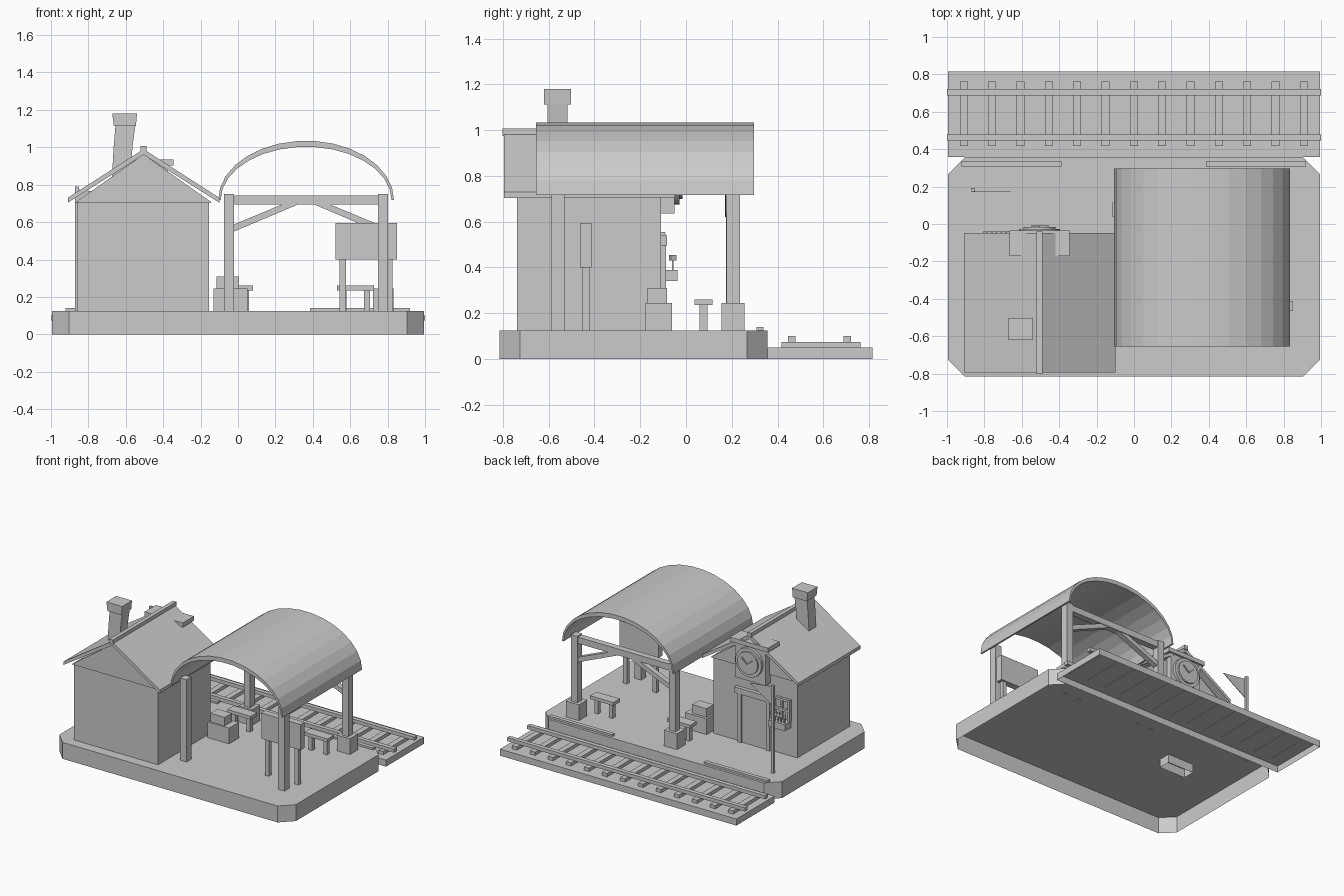
import bpy, bmesh, math
from mathutils import Matrix, Vector

old = bpy.data.objects.get("Cube")
if old:
    bpy.data.objects.remove(old, do_unlink=True)

grey = bpy.data.materials.new("plain_grey")
grey.use_nodes = True
tone = (0.6, 0.6, 0.6, 1)
grey.diffuse_color = tone
grey.node_tree.nodes["Principled BSDF"].inputs["Base Color"].default_value = tone


def finish(name, bm, hollow):
    """Make the object; a hollow part has no underside."""
    bmesh.ops.recalc_face_normals(bm, faces=bm.faces)
    if hollow:
        under = [f for f in bm.faces if f.normal.z < -0.9]
        bmesh.ops.delete(bm, geom=under, context="FACES_ONLY")
    mesh = bpy.data.meshes.new(name)
    bm.to_mesh(mesh)
    bm.free()
    mesh.materials.append(grey)
    obj = bpy.data.objects.new(name, mesh)
    bpy.context.collection.objects.link(obj)


def box(name, x, y, z, turn=0, hollow=False):
    """Box from (min, max) pairs, optionally turned about its upright axis."""
    bm = bmesh.new()
    bmesh.ops.create_cube(bm, size=1)
    size = Matrix.Diagonal((x[1] - x[0], y[1] - y[0], z[1] - z[0], 1))
    mid = Vector((sum(x) / 2, sum(y) / 2, sum(z) / 2))
    bm.transform(Matrix.Translation(mid) @ Matrix.Rotation(turn, 4, "Z") @ size)
    finish(name, bm, hollow)


def span(centre, width):
    return (centre - width / 2, centre + width / 2)


def prism(name, profile, lo, hi, axis="y", hollow=False):
    """Extrude an outline: (x, z) along y, or (x, y) along z."""
    def place(p, d):
        return (p[0], d, p[1]) if axis == "y" else (p[0], p[1], d)
    bm = bmesh.new()
    a = [bm.verts.new(place(p, lo)) for p in profile]
    b = [bm.verts.new(place(p, hi)) for p in profile]
    bm.faces.new(a)
    bm.faces.new(b)
    n = len(profile)
    for i in range(n):
        j = (i + 1) % n
        bm.faces.new((a[i], a[j], b[j], b[i]))
    finish(name, bm, hollow)


def circle(cx, cz, r, n=20):
    return [(cx + r * math.cos(math.tau * i / n), cz + r * math.sin(math.tau * i / n))
            for i in range(n)]


# Platform with cut corners, open underneath
X, F, B, C = 0.994, -0.815, 0.357, 0.09
prism("platform", [(-X + C, F), (X - C, F), (X, F + C), (X, B - C),
                   (X - C, B), (-X + C, B), (-X, B - C), (-X, F + C)],
      0, 0.125, "z", hollow=True)
for side, cx in (("right", -0.656), ("left", 0.652)):
    box(f"platform_edge_strip_{side}", span(cx, 0.535), (0.308, 0.338), (0.12, 0.14))

# Railway track on a bed that is open underneath
box("track_bed", (-X, X), (B, 0.815), (0, 0.05), hollow=True)
for i in range(13):
    box(f"sleeper_{i}", span(-0.91 + i * 0.1515, 0.043), (0.417, 0.763), (0.046, 0.075))
for i, cy in enumerate((0.463, 0.704)):
    box(f"rail_{i}", (-1, 1), span(cy, 0.033), (0.073, 0.1))

# Station house: walls, solid gable block and two roof slopes
hx = -0.505
box("house_walls", (-0.86, -0.155), (-0.738, -0.11), (0.125, 0.706))
prism("house_gable", [(-0.87, 0.705), (-0.14, 0.705), (hx, 0.962)], -0.755, -0.095)
prism("house_roof", [(-0.91, 0.704), (hx, 0.96), (-0.1, 0.704),
                     (-0.1, 0.73), (hx, 0.99), (-0.91, 0.73)], -0.795, -0.048)
box("roof_ridge", span(hx, 0.03), (-0.803, -0.04), (0.975, 1.008))

# Chimney with a slight lean
prism("chimney", [(-0.675, 0.82), (-0.57, 0.82), (-0.565, 1.0), (-0.548, 1.12),
                  (-0.655, 1.12), (-0.665, 1.0)], -0.605, -0.517)
prism("chimney_cap", [(-0.664, 1.113), (-0.546, 1.113), (-0.54, 1.18), (-0.672, 1.18)],
      -0.62, -0.502)

# Clock housing on the rear gable
box("clock_box", span(hx, 0.26), (-0.15, -0.05), (0.635, 0.905))
box("clock_top", span(hx, 0.32), (-0.17, -0.035), (0.902, 0.935))
clock_z = 0.785
prism("clock_rim", circle(hx, clock_z, 0.11), -0.05, -0.028)
prism("clock_ring", circle(hx, clock_z, 0.085), -0.03, -0.016)
for name, dx, dz in (("hour", -0.035, 0.03), ("minute", 0.05, 0.035)):
    prism(f"{name}_hand", [(hx - 0.006, clock_z - 0.006), (hx + 0.006, clock_z - 0.006),
                           (hx + dx, clock_z + dz), (hx + dx - 0.01, clock_z + dz)],
          -0.017, -0.008)

# Rear door, let into the platform, and its frame
box("door", span(hx, 0.22), (-0.19, -0.1), (0.06, 0.49), hollow=True)
for i, s in enumerate((-1, 1)):
    box(f"door_post_{i}", span(hx + s * 0.12, 0.03), (-0.112, -0.088), (0.125, 0.5))
box("door_lintel", span(hx, 0.31), (-0.112, -0.082), (0.495, 0.54))

# Rear window with flower box
wx = -0.735
for i, s in enumerate((-1, 0, 1)):
    box(f"window_upright_{i}", span(wx + s * 0.065, 0.018), (-0.112, -0.09), (0.38, 0.55))
for i, cz in enumerate((0.465, 0.545)):
    box(f"window_bar_{i}", span(wx, 0.15), (-0.112, -0.092), span(cz, 0.018))
box("flower_box", span(wx, 0.14), (-0.112, -0.037), (0.34, 0.39))
for i in range(5):
    px = wx + (i - 2) * 0.026
    box(f"flower_stem_{i}", span(px, 0.008), span(-0.058, 0.008), (0.39, 0.44))
    box(f"flower_{i}", span(px, 0.02), span(-0.058, 0.026), (0.43, 0.455), 0.5)

# Slim pole with a pennant at the platform edge
box("signal_pole", span(-0.86, 0.022), span(0.183, 0.018), (0.12, 0.79))
prism("pennant", [(-0.86, 0.775), (-0.66, 0.75), (-0.86, 0.62)], 0.171, 0.175)

# Curved canopy shell
cx, base, steps = 0.364, 0.717, 15


def arch(rx, rz):
    return [(cx + rx * math.cos(math.pi * i / steps), base + rz * math.sin(math.pi * i / steps))
            for i in range(steps + 1)]


prism("canopy_roof", arch(0.47, 0.318) + arch(0.457, 0.286)[::-1], -0.655, 0.298)

# Canopy posts, rear beam and braces
for s in (-1, 1):
    side = "left" if s > 0 else "right"
    px = cx + s * 0.412
    for where, py in (("front", -0.56), ("rear", 0.206)):
        box(f"{where}_post_{side}", span(px, 0.054), span(py, 0.058), (0.125, 0.75))
    box(f"rear_post_base_{side}", span(px, 0.11), span(0.206, 0.1), (0.125, 0.245))
    prism(f"brace_{side}", [(cx + s * dx, z) for dx, z in
                            ((0.385, 0.55), (0.385, 0.588), (0.115, 0.7), (0.03, 0.7))],
          0.185, 0.225)
box("rear_beam", (-0.02, 0.75), (0.182, 0.23), (0.695, 0.743))

# Benches
for i, bx in enumerate((-0.018, 0.628)):
    box(f"bench_seat_{i}", span(bx, 0.196), (0.038, 0.115), (0.235, 0.26))
    for s in (-1, 1):
        box(f"bench_leg_{i}_{'left' if s > 0 else 'right'}", span(bx + s * 0.062, 0.03),
            span(0.077, 0.034), (0.12, 0.236))

# Stacked crates
box("lower_crate", (-0.13, 0.05), (-0.178, -0.062), (0.125, 0.245))
box("upper_crate", (-0.115, 0.005), (-0.168, -0.082), (0.245, 0.31))

# Notice board
box("notice_board", (0.52, 0.85), (-0.463, -0.413), (0.4, 0.595))
for i, px in enumerate((0.56, 0.81)):
    box(f"notice_leg_{i}", span(px, 0.034), span(-0.438, 0.032), (0.125, 0.42))
